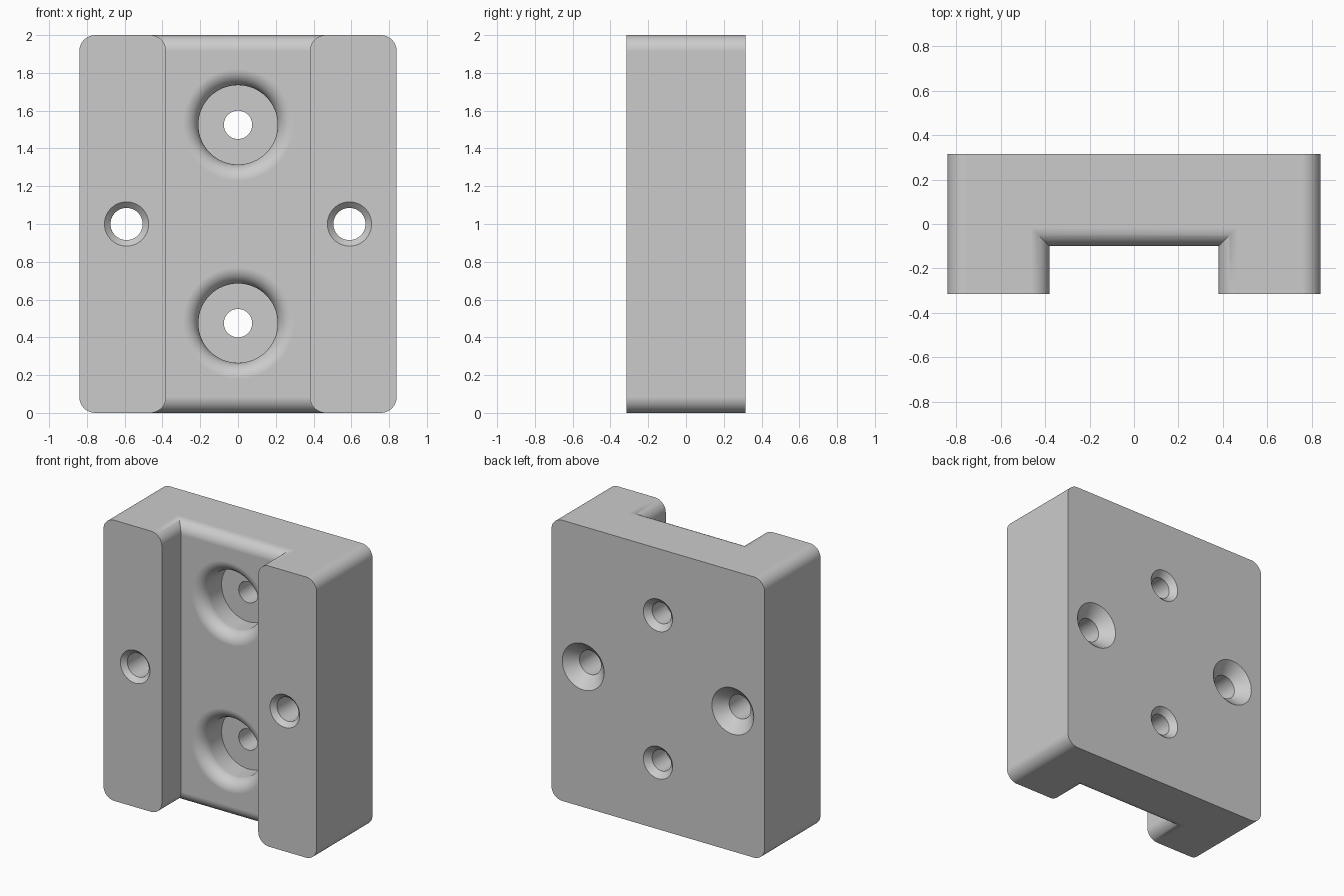
import bpy
import bmesh
from math import sin, cos, pi, radians

cube = bpy.data.objects.get("Cube")
if cube:
    bpy.data.objects.remove(cube, do_unlink=True)

# Main dimensions
HALF_W, HALF_D, HEIGHT = 0.84, 0.315, 2.0
FILLET = 0.085
CHANNEL_HALF, CHANNEL_Y = 0.38, -0.1
POCKET_R, POCKET_Y = 0.21, 0.115
STEPS = 12

# Quarter round as (distance from edge, flare) pairs, starting at the open edge
quarter = [(FILLET * (1 - cos(a)), FILLET * (1 - sin(a)))
           for a in (i * pi / 2 / STEPS for i in range(STEPS + 1))]


def loft(name, rings):
    """Closed solid through rings with equal point counts."""
    bm = bmesh.new()
    loops = [[bm.verts.new(p) for p in ring] for ring in rings]
    n = len(loops[0])
    for a, b in zip(loops, loops[1:]):
        for i in range(n):
            j = (i + 1) % n
            bm.faces.new((a[i], a[j], b[j], b[i]))
    bm.faces.new(loops[0])
    bm.faces.new(loops[-1])
    bmesh.ops.recalc_face_normals(bm, faces=bm.faces)
    mesh = bpy.data.meshes.new(name)
    bm.to_mesh(mesh)
    bm.free()
    obj = bpy.data.objects.new(name, mesh)
    bpy.context.collection.objects.link(obj)
    return obj


def lathe(name, x, z, profile, sides=64):
    """Solid of revolution about a line along y; profile holds (y, radius)."""
    angles = [2 * pi * i / sides for i in range(sides)]
    return loft(name, [[(x + r * cos(a), y, z + r * sin(a)) for a in angles]
                       for y, r in profile])


# Block with rounded vertical outline
outline = []
for k, (sx, sz) in enumerate(((1, 1), (-1, 1), (-1, -1), (1, -1))):
    cx, cz = sx * (HALF_W - FILLET), HEIGHT / 2 + sz * (HEIGHT / 2 - FILLET)
    for i in range(STEPS + 1):
        a = (k + i / STEPS) * pi / 2
        outline.append((cx + FILLET * cos(a), cz + FILLET * sin(a)))
block = loft("mounting_block", [[(x, y, z) for x, z in outline]
                                for y in (-HALF_D, HALF_D)])


# Channel cutter, flaring at both ends so its edges come out rounded
def channel_ring(z, flare):
    w, floor = CHANNEL_HALF + flare, CHANNEL_Y + flare
    return [(-w, -0.6, z), (w, -0.6, z), (w, floor, z), (-w, floor, z)]


sections = [(-0.1, FILLET)] + quarter
sections += [(HEIGHT - z, f) for z, f in reversed(sections)]
cutters = [loft("channel_cutter", [channel_ring(z, f) for z, f in sections])]

# Counterbored holes on the centre line, with a rounded mouth
pocket = [(CHANNEL_Y - 0.1, POCKET_R + FILLET)]
pocket += [(CHANNEL_Y + d, POCKET_R + f) for d, f in quarter]
pocket += [(POCKET_Y, POCKET_R), (POCKET_Y, 0.075),
           (HALF_D - 0.04, 0.075), (HALF_D + 0.04, 0.155)]
for z in (0.475, 1.525):
    cutters.append(lathe("pocket_cutter", 0, z, pocket))

# Rail holes, lightly chamfered in front and deeply countersunk behind
rail_hole = [(-HALF_D - 0.032, 0.149), (-HALF_D + 0.032, 0.085),
             (HALF_D - 0.08, 0.085), (HALF_D + 0.04, 0.205)]
for x in (-0.59, 0.59):
    cutters.append(lathe("rail_hole_cutter", x, 1.0, rail_hole))

# Cut everything out of the block
bpy.ops.object.select_all(action="DESELECT")
block.select_set(True)
bpy.context.view_layer.objects.active = block
for cutter in cutters:
    cutter.hide_render = True
    mod = block.modifiers.new("cut", "BOOLEAN")
    mod.operation = "DIFFERENCE"
    mod.solver = "EXACT"
    mod.object = cutter
    bpy.ops.object.modifier_apply(modifier=mod.name)
    bpy.data.objects.remove(cutter, do_unlink=True)

# Smooth rounds with crisp edges and flat main faces
bpy.ops.object.shade_smooth_by_angle(angle=radians(30))
weighted = block.modifiers.new("weighted_normals", "WEIGHTED_NORMAL")
weighted.keep_sharp = True

# Single grey material
grey = bpy.data.materials.new("light_grey")
grey.use_nodes = True
colour = (0.6, 0.6, 0.6, 1.0)
grey.diffuse_color = colour
grey.node_tree.nodes["Principled BSDF"].inputs["Base Color"].default_value = colour
block.data.materials.clear()
block.data.materials.append(grey)
